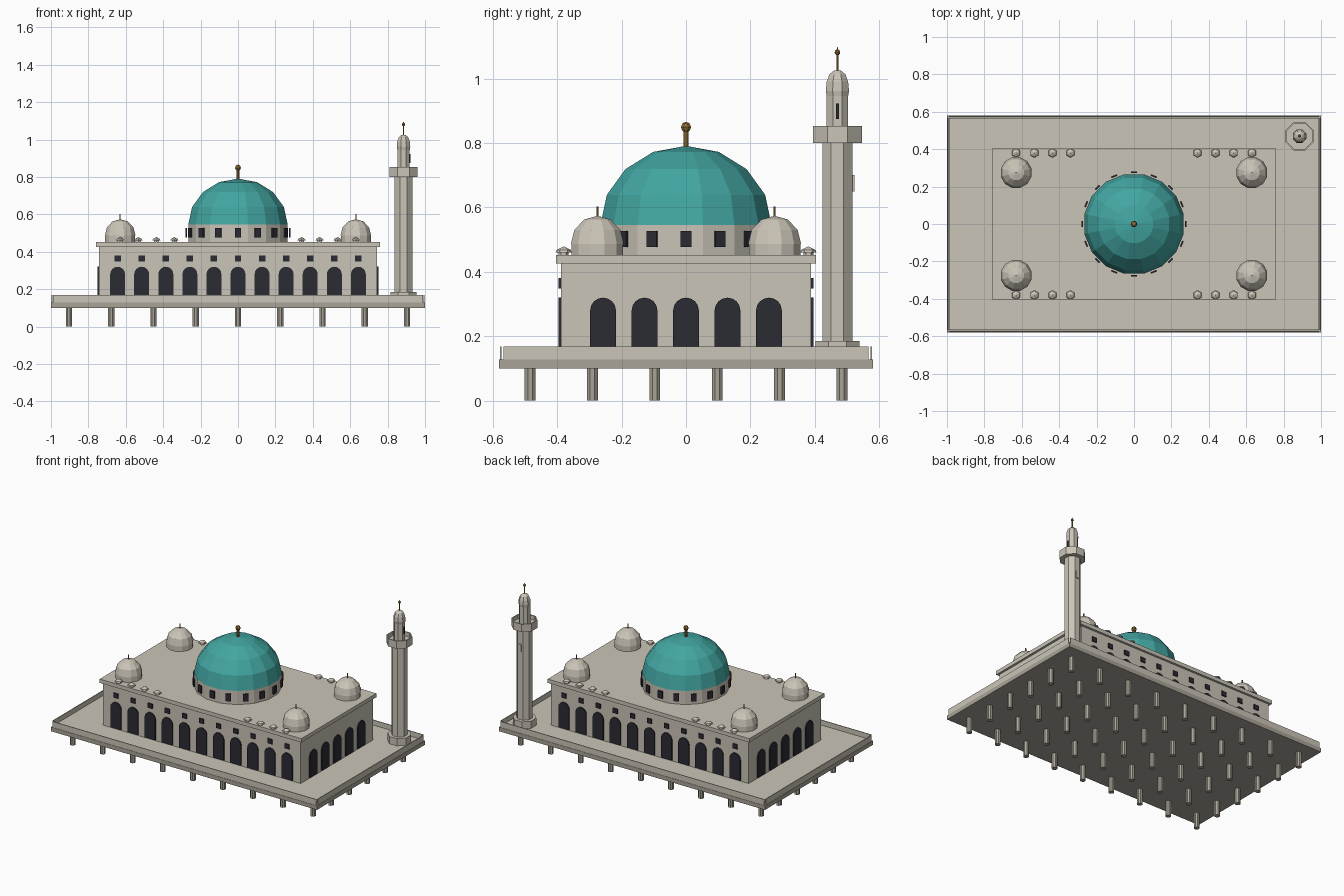
import bpy, bmesh, math
from mathutils import Matrix

if "Cube" in bpy.data.objects:
    bpy.data.objects.remove(bpy.data.objects["Cube"])


def material(name, rgb):
    m = bpy.data.materials.new(name)
    m.diffuse_color = (*rgb, 1)
    m.use_nodes = True
    m.node_tree.nodes["Principled BSDF"].inputs["Base Color"].default_value = m.diffuse_color
    return m


STONE = material("pale stone", (0.60, 0.56, 0.48))
GREY = material("grey stone", (0.40, 0.37, 0.31))
TEAL = material("teal tile", (0.055, 0.38, 0.36))
BRASS = material("brass", (0.33, 0.19, 0.04))
DARK = material("dark glass", (0.024, 0.024, 0.034))


def finish(name, bm, mat):
    bmesh.ops.recalc_face_normals(bm, faces=bm.faces)
    me = bpy.data.meshes.new(name)
    bm.to_mesh(me)
    bm.free()
    me.materials.append(mat)
    ob = bpy.data.objects.new(name, me)
    bpy.context.collection.objects.link(ob)
    return ob


def box(name, x, y, z, mat):
    """Box from (min, max) pairs."""
    bm = bmesh.new()
    bmesh.ops.create_cube(bm, size=1)
    for v in bm.verts:
        v.co = [p[0] + (c + 0.5) * (p[1] - p[0]) for c, p in zip(v.co, (x, y, z))]
    return finish(name, bm, mat)


def lathe(name, profile, n, mat, spots=((0, 0),)):
    """Turn (radius, z) points about z with n flat sides, once per spot; ends are capped."""
    bm = bmesh.new()
    for sx, sy in spots:
        rings = []
        for r, z in profile:
            if r == 0:
                rings.append([bm.verts.new((sx, sy, z))])
            else:
                rings.append([bm.verts.new((sx + r * math.cos((i + 0.5) * math.tau / n),
                                            sy + r * math.sin((i + 0.5) * math.tau / n), z))
                              for i in range(n)])
        for a, b in zip(rings, rings[1:]):
            for i in range(n):
                j = (i + 1) % n
                if len(b) == 1:
                    bm.faces.new((a[i], a[j], b[0]))
                elif len(a) == 1:
                    bm.faces.new((a[0], b[j], b[i]))
                else:
                    bm.faces.new((a[i], a[j], b[j], b[i]))
        for ring in (rings[0], rings[-1]):
            if len(ring) > 1:
                bm.faces.new(ring)
    return finish(name, bm, mat)


def arc(r, h, z, steps):
    """Quarter-ellipse dome profile."""
    pts = [(r * math.cos(k * math.pi / 2 / steps), z + h * math.sin(k * math.pi / 2 / steps))
           for k in range(steps)]
    return pts + [(0, z + h)]


def ball(r, z):
    return [(0, z - r)] + [(r * math.cos(a), z + r * math.sin(a))
                           for a in (-math.pi / 4, 0, math.pi / 4)] + [(0, z + r)]


def plates(name, outline, places, depth, mat):
    """Thin plates: outline is (across, z); places are (x, y, facing angle)."""
    bm = bmesh.new()
    for x, y, ang in places:
        m = Matrix.Translation((x, y, 0)) @ Matrix.Rotation(ang, 4, 'Z')
        back = [bm.verts.new(m @ Matrix.Translation((0, u, w)).translation) for u, w in outline]
        front = [bm.verts.new(m @ Matrix.Translation((depth, u, w)).translation) for u, w in outline]
        bm.faces.new(back)
        bm.faces.new(front)
        for i in range(len(outline)):
            j = (i + 1) % len(outline)
            bm.faces.new((back[i], back[j], front[j], front[i]))
    return finish(name, bm, mat)


def rect(w, z0, z1):
    return [(-w / 2, z0), (w / 2, z0), (w / 2, z1), (-w / 2, z1)]


# platform on stilts
piles = [(-0.904 + i * 0.226, -0.484 + j * 0.1936) for i in range(9) for j in range(6)]
lathe("stilts", [(0.018, 0), (0.018, 0.102)], 8, GREY, piles)
box("platform_slab", (-1, 1), (-0.58, 0.58), (0.10, 0.128), GREY)
box("platform_deck", (-0.99, 0.99), (-0.567, 0.567), (0.128, 0.137), STONE)
for s, side in ((-1, "a"), (1, "b")):
    box("long_parapet_" + side, (-0.99, 0.99), sorted((s * 0.573, s * 0.578)), (0.128, 0.168), STONE)
    box("short_parapet_" + side, sorted((s * 0.992, s * 0.998)), (-0.567, 0.567), (0.128, 0.168), STONE)

# prayer hall
box("hall", (-0.743, 0.743), (-0.388, 0.388), (0.137, 0.43), STONE)
box("cornice", (-0.758, 0.758), (-0.403, 0.403), (0.426, 0.452), STONE)

# arched and square windows
cols = [-0.6435 + i * 0.1287 for i in range(11)]
long_sides = [(x, s * 0.387, s * math.pi / 2) for x in cols for s in (-1, 1)]
short_sides = [(s * 0.742, -0.2574 + i * 0.1287, 0 if s > 0 else math.pi)
               for i in range(5) for s in (-1, 1)]
arch = [(-0.04, 0.142), (0.04, 0.142)] + [
    (0.04 * math.cos(k * math.pi / 8), 0.28 + 0.04 * math.sin(k * math.pi / 8)) for k in range(9)]
plates("arched_windows", arch, long_sides + short_sides, 0.008, DARK)
plates("upper_windows", rect(0.034, 0.349, 0.381), long_sides, 0.008, DARK)

# main dome
lathe("drum", [(0.27, 0.45), (0.27, 0.547)], 16, STONE)
lathe("main_dome", arc(0.271, 0.246, 0.545, 4), 16, TEAL)
turns = [k * math.tau / 16 for k in range(16)]
plates("drum_windows", rect(0.034, 0.477, 0.526),
       [(0.272 * math.cos(a), 0.272 * math.sin(a), a) for a in turns], 0.009, DARK)
lathe("dome_finial_post", [(0.008, 0.785), (0.008, 0.845)], 8, BRASS)
lathe("dome_finial_ball", ball(0.017, 0.849), 8, BRASS)

# corner domes
corners = [(x, y) for x in (-0.63, 0.63) for y in (-0.275, 0.275)]
lathe("corner_drums", [(0.083, 0.45), (0.083, 0.487)], 12, STONE, corners)
lathe("corner_domes", arc(0.085, 0.087, 0.487, 3), 12, STONE, corners)
lathe("corner_spikes", [(0.0035, 0.57), (0.0035, 0.603)], 6, BRASS, corners)

# roof edge knobs
knobs = [(sx * x, sy * 0.38) for x in (0.34, 0.436, 0.533, 0.63) for sx in (-1, 1) for sy in (-1, 1)]
lathe("roof_knobs", [(0.016, 0.45), (0.016, 0.46), (0.025, 0.46), (0.022, 0.468), (0, 0.479)],
      6, STONE, knobs)

# minaret
M = (0.885, 0.47)
lathe("minaret_base", [(0.074, 0.137), (0.074, 0.186)], 8, STONE, [M])
lathe("minaret_shaft", [(0.051, 0.18), (0.051, 0.805)], 8, STONE, [M])
lathe("minaret_balcony", [(0.082, 0.80), (0.082, 0.852), (0.074, 0.852), (0.074, 0.824), (0.03, 0.824)],
      8, STONE, [M])
lathe("minaret_top", [(0.036, 0.82), (0.036, 0.945), (0.039, 0.962), (0.036, 0.99),
                      (0.027, 1.013), (0.013, 1.024), (0, 1.026)], 8, STONE, [M])
plates("minaret_slot", rect(0.02, 0.65, 0.70), [(M[0], M[1] + 0.046, math.pi / 2)], 0.007, STONE)
plates("minaret_top_window", rect(0.01, 0.875, 0.922), [(M[0] + 0.032, M[1], 0)], 0.006, DARK)
lathe("minaret_finial_post", [(0.0035, 1.02), (0.0035, 1.085), (0, 1.1)], 6, BRASS, [M])
lathe("minaret_finial_ball", ball(0.0095, 1.081), 8, BRASS, [M])
